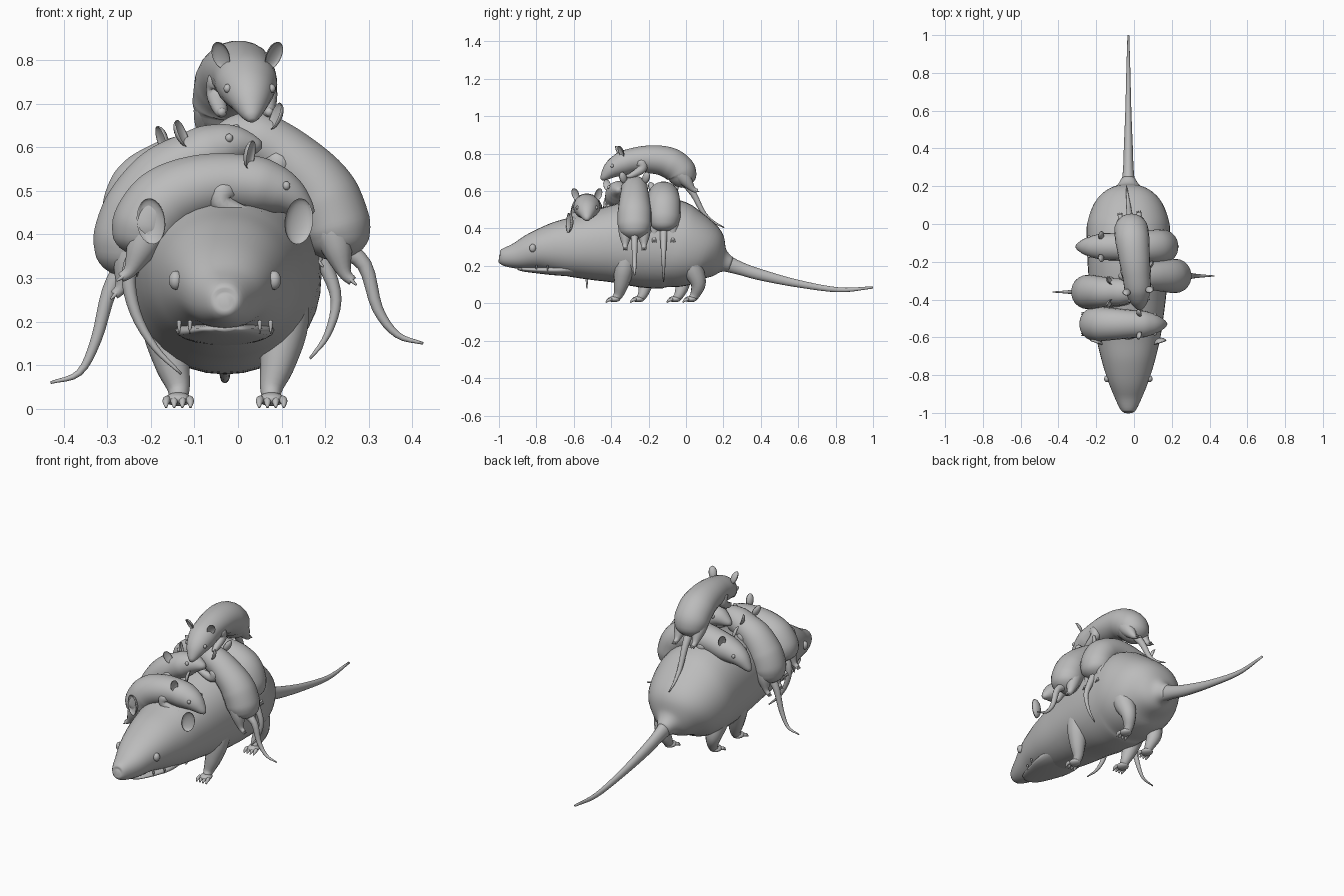
import bpy, bmesh, math
from mathutils import Vector as V, Matrix

if "Cube" in bpy.data.objects:
    bpy.data.objects.remove(bpy.data.objects["Cube"])

grey = bpy.data.materials.new("plain grey")
grey.diffuse_color = (0.5, 0.5, 0.5, 1)
grey.use_nodes = True
grey.node_tree.nodes["Principled BSDF"].inputs["Base Color"].default_value = grey.diffuse_color
Z = V((0, 0, 1))
X = V((1, 0, 0))
MX = -0.03  # centre line of the mother


def finish(name, bm):
    bmesh.ops.recalc_face_normals(bm, faces=bm.faces)
    me = bpy.data.meshes.new(name)
    bm.to_mesh(me)
    bm.free()
    for p in me.polygons:
        p.use_smooth = True
    me.materials.append(grey)
    ob = bpy.data.objects.new(name, me)
    bpy.context.collection.objects.link(ob)
    return ob


def spline(pts, f):
    """Point at fraction f of a smooth curve through tuples of any length."""
    pts = [tuple(p) for p in pts]
    n = len(pts) - 1
    i = min(int(f * n), n - 1)
    t = f * n - i
    b, c = pts[i], pts[i + 1]
    a = pts[i - 1] if i else [2 * q - r for q, r in zip(b, c)]
    d = pts[i + 2] if i + 2 <= n else [2 * r - q for q, r in zip(b, c)]
    return [0.5 * (2 * q + (r - p) * t + (2 * p - 5 * q + 4 * r - s) * t * t
                   + (3 * q - p - 3 * r + s) * t ** 3) for p, q, r, s in zip(a, b, c, d)]


def tube(name, pts, side=X, steps=24, sides=20, square=1.0):
    """Loft through points (x, y, z, side radius, up radius); square < 1 fills the corners."""
    bm = bmesh.new()
    S = [spline(pts, k / steps) for k in range(steps + 1)]
    bend = lambda q: math.copysign(abs(q) ** square, q)
    rings = []
    for k, s in enumerate(S):
        t = (V(S[min(k + 1, steps)][:3]) - V(S[max(k - 1, 0)][:3])).normalized()
        sd = (side - t * side.dot(t)).normalized()
        up = sd.cross(t)
        rings.append([bm.verts.new(V(s[:3]) + sd * bend(math.cos(a)) * max(s[3], .001)
                                   + up * bend(math.sin(a)) * max(s[4], .001))
                      for a in [2 * math.pi * j / sides for j in range(sides)]])
    for r, q in zip(rings, rings[1:]):
        for j in range(sides):
            bm.faces.new((r[j], r[j - 1], q[j - 1], q[j]))
    bm.faces.new(rings[0])
    bm.faces.new(rings[-1])
    return finish(name, bm)


def limb(name, pts, radii, side=X):
    """Round tapering tube with a domed root."""
    pts = [V(p) for p in pts]
    root = pts[0] - (pts[1] - pts[0]).normalized() * radii[0] * .7
    rows = [(*root, radii[0] * .15, radii[0] * .15)] + [(*p, r, r) for p, r in zip(pts, radii)]
    return tube(name, rows, side, 20, 12)


def ball(name, pos, size):
    bm = bmesh.new()
    bmesh.ops.create_uvsphere(bm, u_segments=14, v_segments=9, radius=1,
                              matrix=Matrix.Translation(pos) @ Matrix.Diagonal((*size, 1)))
    return finish(name, bm)


def ear(name, pos, side, up, fwd, w, h):
    """Hollow cup: the front half of a sphere is folded back inside."""
    bm = bmesh.new()
    bmesh.ops.create_uvsphere(bm, u_segments=16, v_segments=12, radius=1)
    for v in bm.verts:
        x, y, z = v.co
        y = -0.55 * y if y > 0 else y
        v.co = V(pos) + side * x * w + fwd * y * w * 0.8 + up * z * h
    return finish(name, bm)


# ---- mother: body and head in one loft (y, z, half width, half height)
body = [(-1.0, .245, .012, .012), (-.985, .245, .04, .042), (-.9, .255, .08, .072),
        (-.8, .282, .118, .104), (-.7, .295, .147, .138), (-.6, .3, .17, .163),
        (-.5, .307, .185, .185), (-.4, .315, .198, .205), (-.25, .322, .213, .237),
        (-.1, .32, .22, .242), (0, .295, .218, .217), (.1, .265, .182, .168),
        (.165, .235, .115, .105), (.2, .222, .062, .06), (.24, .208, .036, .038)]
tube("mother_body", [(MX, y, z, w, h) for y, z, w, h in body], steps=64, sides=36, square=.93)
tail = [(.16, .235, .055), (.28, .19, .036), (.4, .152, .03), (.6, .105, .02), (.82, .072, .013), (1.0, .085, .006)]
tube("mother_tail", [(MX, y, z, r * .8, r) for y, z, r in tail])
jaw = [(-.9, .184, .02, .006), (-.87, .182, .055, .012), (-.78, .178, .088, .02), (-.68, .178, .112, .03), (-.55, .19, .11, .05)]
tube("mother_lower_jaw", [(MX, y, z, w, h) for y, z, w, h in jaw])

for s, label in ((-1, "left"), (1, "right")):
    ball(f"mother_eye_{label}", (MX + s * .113, -.82, .295), (.016, .018, .022))
    up = V((s * .12, .05, 1)).normalized()
    fwd = V((s * .35, -1, .05)).normalized()
    fwd = (fwd - up * fwd.dot(up)).normalized()
    ear(f"mother_ear_{label}", (MX + s * .17, -.63, .43), up.cross(fwd), up, fwd, .034, .053)
    for k, (tx, ty) in enumerate(((.105, -.74), (.08, -.8))):
        limb(f"tooth_{label}_{k}", [(MX + s * tx, ty, .2), (MX + s * tx, ty, .187), (MX + s * tx, ty, .172)], (.005, .004, .001))
    # legs, stepping so the two sides are offset
    for part, y0, hip, r0, hx in (("front", -.37 if s > 0 else -.24, .06, .075, .11),
                                  ("hind", .04 if s > 0 else -.045, -.01, .08, .1)):
        fx = MX + s * .107
        limb(f"mother_{part}_leg_{label}",
             [(MX + s * hx, y0 + hip, .29), (MX + s * (hx + .025), y0 + hip * .7, .2), (MX + s * .122, y0 + .025, .11),
              (fx, y0 + .01, .05), (fx, y0 - .01, .022)], (r0, r0 * .77, .042, .027, .02), X)
        ball(f"mother_{part}_foot_{label}", (fx, y0 - .015, .022), (.031, .034, .016))
        for k in range(4):
            dx = (k - 1.5) * .017
            limb(f"mother_{part}_toe_{label}_{k}", [(fx + dx, y0 - .03, .022), (fx + dx * 1.1, y0 - .046, .016),
                                                    (fx + dx * 1.1, y0 - .058, .004)], (.009, .008, .003))

# ---- young: radius along the body by fraction from nose to rump
PROFILE = [(0, .008), (.03, .022), (.1, .042), (.17, .057), (.26, .071), (.37, .073), (.5, .081),
           (.7, .091), (.85, .09), (.93, .076), (.98, .045), (1, .015)]


def radius(f):
    for (a, p), (b, q) in zip(PROFILE, PROFILE[1:]):
        if f <= b:
            return p + (q - p) * (f - a) / (b - a)
    return PROFILE[-1][1]


def young(name, origin, d, path, tail, ear_at=.27):
    """path and tail are (distance along facing direction d, z)."""
    d = V((*d, 0)).normalized()
    side = (-d).cross(Z)
    at = lambda u, z: V((*origin, 0)) + d * u + Z * z
    line = [at(*p) for p in path]
    pos = lambda f: V(spline(line, f))

    def frame(f):
        t = (pos(min(f + .02, 1)) - pos(max(f - .02, 0))).normalized()
        return pos(f), t, side.cross(t)

    tube(name + "_body", [(*pos(k / 36), radius(k / 36), radius(k / 36) * .92) for k in range(37)], side, 48, 22)
    tl = [pos(.93)] + [at(*p) for p in tail]
    n = len(tl) - 1
    limb(name + "_tail", tl, [.019 * (1 - i / n) + .003 for i in range(n + 1)], side)
    for s, label in ((-1, "left"), (1, "right")):
        p, t, u = frame(.16)
        ball(f"{name}_eye_{label}", p + side * s * .051 + u * .018, (.009, .009, .01))
        p, t, u = frame(ear_at)
        e_up = (u + side * s * .3).normalized()
        fw = (-t + side * s * .5).normalized()
        fw = (fw - e_up * fw.dot(e_up)).normalized()
        ear(f"{name}_ear_{label}", p + side * s * .062 + u * .066, e_up.cross(fw), e_up, fw, .021, .034)
        # arm reaching forward and down
        p, t, u = frame(.42)
        a = p + side * s * .045 - u * .015
        hand = a - t * .06 - u * .065 + side * s * .01
        limb(f"{name}_arm_{label}", [a, a - u * .035 + side * s * .012, hand, hand - t * .025], (.034, .025, .015, .008), side)
        # hind leg trailing along the rump
        p, t, u = frame(.82)
        a = p + side * s * .042 - u * .01
        foot = a + t * .115 + side * s * .008
        limb(f"{name}_leg_{label}", [a, a + t * .055 + side * s * .006, foot, foot + t * .025 + u * .012], (.042, .036, .016, .011), side)
        for k in (-1, 0, 1):
            b = foot + t * .018 + u * .008 + side * k * .007
            limb(f"{name}_toe_{label}_{k}", [b, b + t * .01 + u * .005 + side * k * .002, b + t * .018 + u * .01 + side * k * .003],
                 (.005, .004, .002), side)


young("first_young", (0, -.53), (1, 0),
      [(.172, .447), (.1, .497), (.01, .518), (-.08, .51), (-.16, .478), (-.207, .42), (-.22, .345)],
      [(-.25, .31), (-.235, .22), (-.19, .14), (-.13, .08)], .31)
young("second_young", (0, -.36), (1, 0),
      [(.055, .605), (-.02, .603), (-.1, .572), (-.17, .53), (-.22, .465), (-.25, .39), (-.255, .3)],
      [(-.295, .27), (-.325, .16), (-.364, .083), (-.43, .06)], .33)
young("third_young", (0, -.12), (-1, 0),
      [(.305, .465), (.24, .525), (.15, .555), (.05, .575), (-.05, .57), (-.125, .525), (-.155, .45), (-.155, .38)],
      [(-.2, .33), (-.225, .25), (-.205, .17), (-.165, .115)])
young("fourth_young", (0, -.275), (-1, 0),
      [(.08, .6), (.0, .625), (-.07, .605), (-.135, .555), (-.19, .495), (-.222, .42), (-.235, .34)],
      [(-.29, .33), (-.32, .23), (-.365, .17), (-.425, .15)], .3)
young("top_young", (-.018, 0), (.11, -.99),
      [(.455, .662), (.39, .722), (.3, .76), (.2, .77), (.1, .755), (.03, .705), (.01, .62)],
      [(-.04, .585), (-.09, .49), (-.14, .44), (-.205, .405)])
